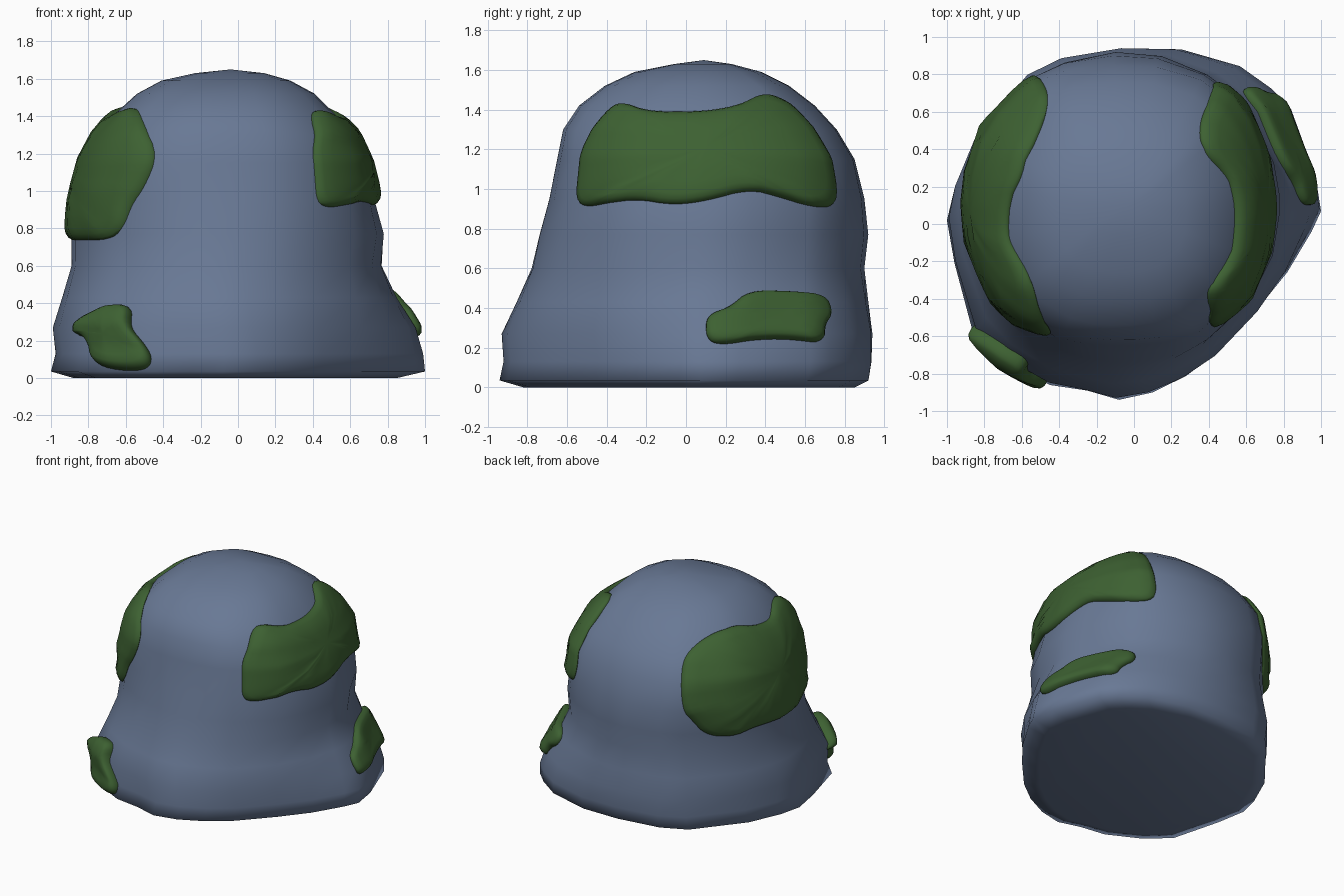
import bpy, bmesh, math
from mathutils import Vector
from mathutils.bvhtree import BVHTree

if "Cube" in bpy.data.objects:
    bpy.data.objects.remove(bpy.data.objects["Cube"])


def material(name, rgb):
    m = bpy.data.materials.new(name)
    m.diffuse_color = (*rgb, 1)
    m.use_nodes = True
    m.node_tree.nodes["Principled BSDF"].inputs["Base Color"].default_value = m.diffuse_color
    return m


def finish(bm, name, mat, angle):
    me = bpy.data.meshes.new(name)
    bmesh.ops.recalc_face_normals(bm, faces=bm.faces)
    bm.to_mesh(me)
    bm.free()
    ob = bpy.data.objects.new(name, me)
    bpy.context.collection.objects.link(ob)
    me.materials.append(mat)
    bpy.ops.object.select_all(action='DESELECT')
    ob.select_set(True)
    bpy.context.view_layer.objects.active = ob
    bpy.ops.object.shade_smooth_by_angle(angle=math.radians(angle))
    return ob


def bridge(bm, a, b):
    n = len(a)
    for i in range(n):
        bm.faces.new((a[i], a[(i + 1) % n], b[(i + 1) % n], b[i]))


stone = material("stone", (0.14, 0.19, 0.30))
green = material("moss", (0.047, 0.12, 0.032))

# Rock: irregular base outline blending upward into a rounded section
BASE = [(1, .08), (.97, .27), (.84, .63), (.74, .73), (.57, .85), (.25, .94), (-.05, .94),
        (-.38, .89), (-.57, .8), (-.85, .45), (-.96, .2), (-1, .03), (-.96, -.2),
        (-.86, -.58), (-.7, -.73), (-.45, -.86), (-.25, -.89), (-.08, -.94), (.1, -.9),
        (.28, -.81), (.45, -.68), (.66, -.45), (.82, -.25), (.95, -.03)]
# z, x min, x max, y min, y max, share of base outline
RINGS = [(0, -.88, .85, -.82, .85, 1), (.035, -1, 1, -.94, .92, 1),
         (.13, -.975, .99, -.92, .935, .95), (.27, -.99, .95, -.93, .94, .75),
         (.43, -.94, .85, -.855, .92, .4), (.6, -.89, .77, -.78, .9, .15),
         (.77, -.89, .78, -.74, .92, 0), (.95, -.87, .73, -.69, .9, 0),
         (1.15, -.82, .68, -.65, .85, 0), (1.3, -.74, .61, -.62, .76, 0),
         (1.42, -.65, .51, -.54, .65, 0), (1.52, -.54, .41, -.41, .52, 0),
         (1.59, -.41, .28, -.26, .38, 0), (1.63, -.23, .14, -.06, .23, 0)]


def section(z, x0, x1, y0, y1, k):
    e = 2.05 if z < .8 else 2.25 if z < 1.1 else 2.5
    pts = []
    for x, y in BASE:
        u, v = x, y / .94
        a = math.atan2(v, u)
        c, s = math.cos(a), math.sin(a)
        r = (abs(c) ** e + abs(s) ** e) ** (-1 / e)
        u, v = k * u + (1 - k) * r * c, k * v + (1 - k) * r * s
        pts.append(((x0 + x1) / 2 + u * (x1 - x0) / 2, (y0 + y1) / 2 + v * (y1 - y0) / 2, z))
    return pts


bm = bmesh.new()
rows = [[bm.verts.new(p) for p in section(*r)] for r in RINGS]
for a, b in zip(rows, rows[1:]):
    bridge(bm, a, b)
bm.faces.new(rows[0])
tip = bm.verts.new((-.04, .09, 1.65))
top = rows[-1]
for i in range(len(top)):
    bm.faces.new((top[i], top[(i + 1) % len(top)], tip))
bmesh.ops.recalc_face_normals(bm, faces=bm.faces)
tree = BVHTree.FromBMesh(bm)
finish(bm, "rock", stone, 130)


# Moss: padded patches wrapped around the rock; outline is (sideways, z)
def moss(name, outline, to_angle, thick=.045):
    pts = [Vector(p) for p in outline]
    for _ in range(2):
        pts = [q for i, p in enumerate(pts) for q in
               (p.lerp(pts[(i + 1) % len(pts)], .25), p.lerp(pts[(i + 1) % len(pts)], .75))]
    lo = Vector((min(p.x for p in pts), min(p.y for p in pts)))
    hi = Vector((max(p.x for p in pts), max(p.y for p in pts)))
    mid = (lo + hi) / 2

    def place(p, h):
        a = math.radians(to_angle(p.x))
        d = Vector((math.cos(a), math.sin(a), 0))
        hit = tree.ray_cast(Vector((-.05, .1, p.y)), d)[0]
        return hit + (d + Vector((0, 0, .4))).normalized() * h

    pm = bmesh.new()
    loops = []
    for s, h in ((.97, -.03), (1.01, .1), (1.0, .45), (.95, .8), (.86, 1), (.66, 1.1), (.45, 1.1), (.22, 1.1)):
        h = h if h < 0 else h * thick
        loops.append([pm.verts.new(place(mid + (p - mid) * s, h)) for p in pts])
    for a, b in zip(loops, loops[1:]):
        bridge(pm, a, b)
    c = pm.verts.new(place(mid, 1.1 * thick))
    for i in range(len(pts)):
        pm.faces.new((loops[-1][i], loops[-1][(i + 1) % len(pts)], c))
    finish(pm, name, green, 60)


moss("moss_upper_right",
     [(-.57, 1.08), (-.57, .94), (-.5, .91), (-.37, .93), (-.22, .95), (-.05, .92), (.1, .94),
      (.3, 1), (.45, .96), (.6, .91), (.74, .91), (.77, 1), (.76, 1.12), (.74, 1.25),
      (.7, 1.4), (.62, 1.46), (.5, 1.475), (.32, 1.42), (.15, 1.39), (-.07, 1.38),
      (-.26, 1.39), (-.4, 1.43), (-.49, 1.41), (-.54, 1.27), (-.57, 1.2)],
     lambda y: 80 * (y - .1))
moss("moss_upper_left",
     [(-.66, 1.19), (-.6, 1.02), (-.54, .93), (-.5, .8), (-.42, .74), (-.2, .74), (.1, .74),
      (.3, .76), (.5, .72), (.65, .76), (.73, .88), (.79, .97), (.8, 1.25), (.75, 1.35),
      (.55, 1.43), (.3, 1.45), (.1, 1.4), (-.1, 1.38), (-.28, 1.43), (-.42, 1.44), (-.55, 1.35)],
     lambda y: 180 - 80 * (y - .1))
moss("moss_lower_right",
     [(.1, .33), (.11, .23), (.18, .215), (.3, .24), (.45, .245), (.62, .22), (.65, .31),
      (.73, .37), (.72, .46), (.5, .48), (.3, .48), (.21, .4), (.13, .37)],
     lambda y: 70 * (y - .1))
moss("moss_lower_front",
     [(-.85, .23), (-.82, .3), (-.74, .35), (-.68, .38), (-.58, .38), (-.57, .27), (-.5, .17),
      (-.47, .09), (-.5, .04), (-.62, .04), (-.74, .08), (-.76, .18), (-.8, .22)],
     lambda x: 217.4 + 75 * (x + .86), .07)
